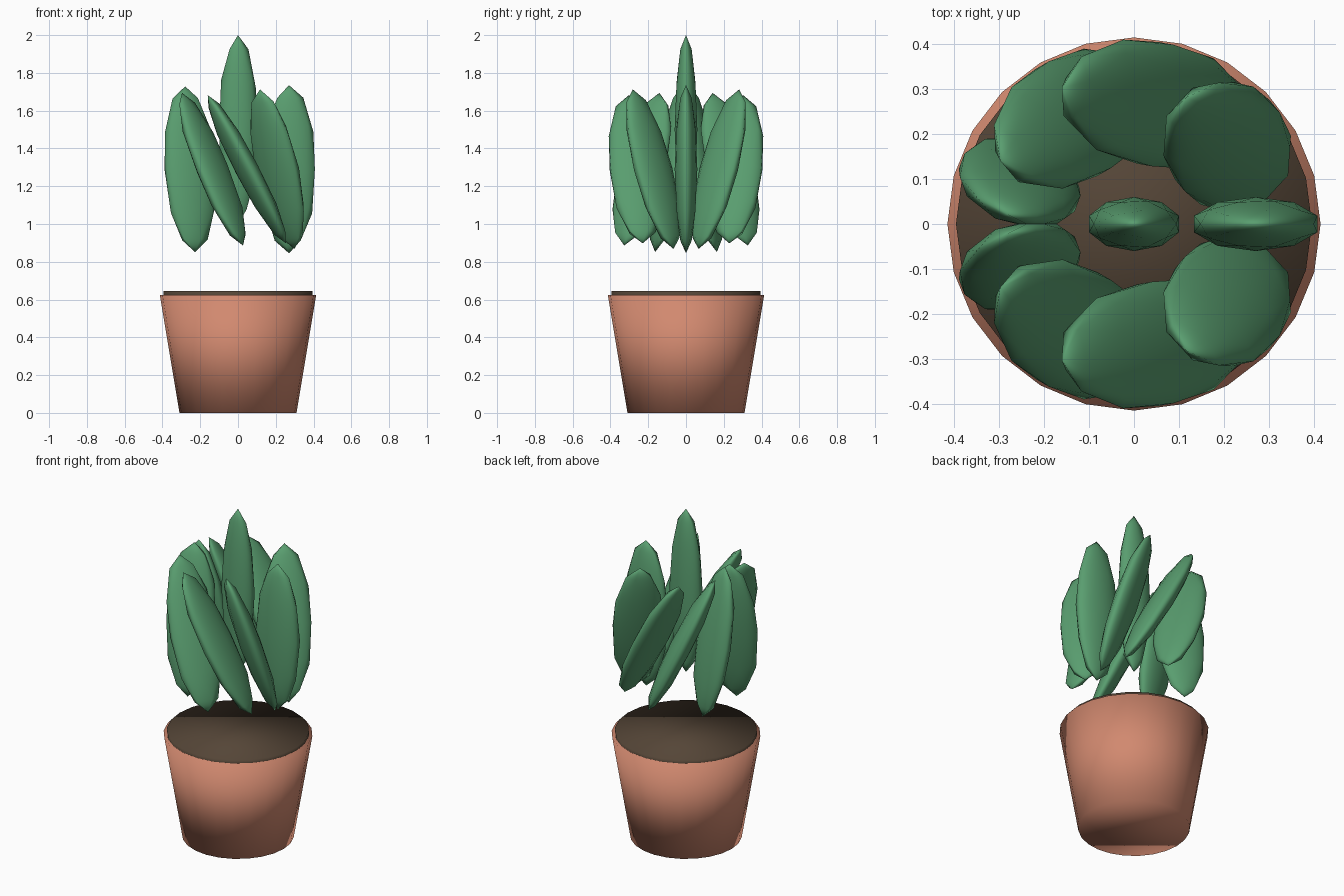
import bpy
import math

cube = bpy.data.objects.get("Cube")
if cube:
    bpy.data.objects.remove(cube, do_unlink=True)


def material(name, color):
    mat = bpy.data.materials.new(name)
    mat.use_nodes = True
    mat.diffuse_color = color
    mat.node_tree.nodes["Principled BSDF"].inputs["Base Color"].default_value = color
    return mat


terracotta = material("terracotta", (0.64, 0.25, 0.16, 1))
soil_brown = material("soil_brown", (0.09, 0.06, 0.038, 1))
leaf_green = material("leaf_green", (0.10, 0.34, 0.16, 1))


def finish(name, mat):
    obj = bpy.context.object
    obj.name = name
    obj.data.materials.append(mat)
    bpy.ops.object.shade_smooth()
    return obj


def drum(name, mat, r_low, r_high, z_low, z_high):
    bpy.ops.mesh.primitive_cone_add(
        vertices=24, radius1=r_low, radius2=r_high, depth=z_high - z_low,
        location=(0, 0, (z_low + z_high) / 2))
    return finish(name, mat)


def leaf(name, location, scale, rotation=(0, 0, 0)):
    bpy.ops.mesh.primitive_ico_sphere_add(
        subdivisions=2, radius=1, location=location, rotation=rotation)
    obj = finish(name, leaf_green)
    obj.scale = scale
    return obj


# Tapered pot and the soil disc on top of it
drum("pot", terracotta, 0.31, 0.414, 0, 0.624)
drum("soil", soil_brown, 0.395, 0.395, 0.60, 0.645)

# Tall middle leaf
leaf("center_leaf", (0, 0, 1.5), (0.105, 0.06, 0.5))

# Ring of leaves, leaning sideways most at the front and back
COUNT = 9
for i in range(COUNT):
    a = math.tau * i / COUNT
    leaf(f"ring_leaf_{i + 1}",
         (0.27 * math.cos(a), 0.27 * math.sin(a), 1.29),
         (0.144, 0.06, 0.445),
         (-0.5 * math.sin(a), 0, a))
